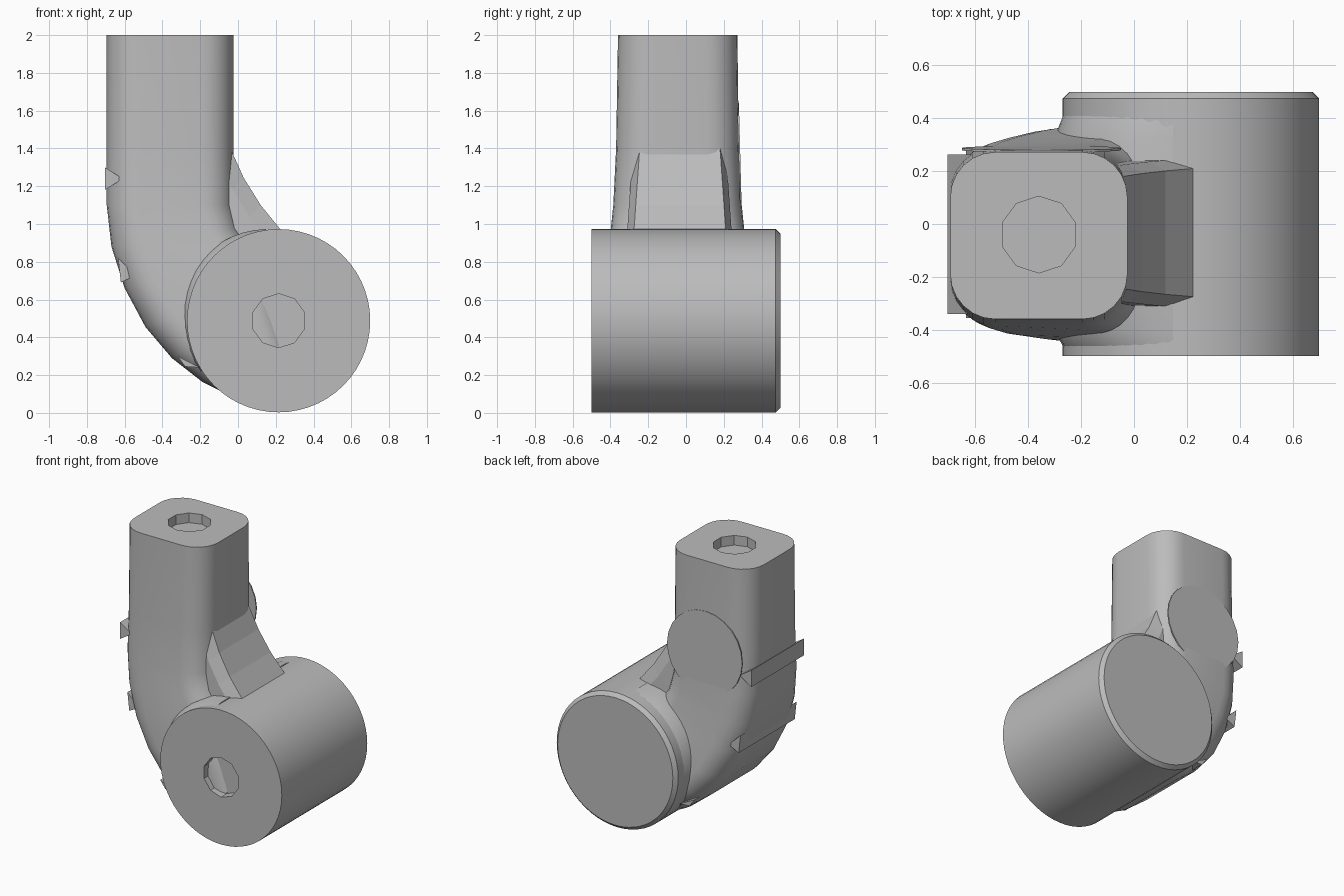
import bpy, bmesh
from math import sin, cos, pi, radians
from mathutils import Vector, Matrix

if "Cube" in bpy.data.objects:
    bpy.data.objects.remove(bpy.data.objects["Cube"])

grey = bpy.data.materials.new("plain grey")
grey.use_nodes = True
grey.diffuse_color = (0.5, 0.5, 0.5, 1)
grey.node_tree.nodes["Principled BSDF"].inputs["Base Color"].default_value = (0.5, 0.5, 0.5, 1)

AXIS = Vector((0.215, 0, 0.488))   # barrel axis
RADIUS = 0.485


def finish(name, bm, smooth=True):
    bmesh.ops.recalc_face_normals(bm, faces=bm.faces)
    mesh = bpy.data.meshes.new(name)
    bm.to_mesh(mesh)
    bm.free()
    mesh.materials.append(grey)
    ob = bpy.data.objects.new(name, mesh)
    bpy.context.collection.objects.link(ob)
    bpy.ops.object.select_all(action='DESELECT')
    ob.select_set(True)
    bpy.context.view_layer.objects.active = ob
    if smooth:
        bpy.ops.object.shade_smooth_by_angle(angle=radians(35))
    return ob


def loft(name, rings, smooth=True):
    """Skin a list of closed rings and cap both ends."""
    bm = bmesh.new()
    rows = [[bm.verts.new(p) for p in ring] for ring in rings]
    for a, b in zip(rows, rows[1:]):
        for i in range(len(a)):
            j = (i + 1) % len(a)
            bm.faces.new((a[i], a[j], b[j], b[i]))
    bm.faces.new(rows[0])
    bm.faces.new(rows[-1])
    return finish(name, bm, smooth)


def on_barrel(r, y, a):
    return AXIS + Vector((r * cos(a), y, r * sin(a)))


def cut_socket(ob, centre, along, radius):
    """Sink a shallow ten-sided socket into a flat end."""
    bm = bmesh.new()
    turn = Vector((0, 0, 1)).rotation_difference(along).to_matrix().to_4x4()
    bmesh.ops.create_cone(bm, cap_ends=True, segments=10, radius1=radius, radius2=radius,
                          depth=0.14, matrix=Matrix.Translation(centre) @ turn)
    cutter = finish("socket_cutter", bm, False)
    cutter.hide_render = True
    mod = ob.modifiers.new("socket", 'BOOLEAN')
    mod.operation = 'DIFFERENCE'
    mod.solver = 'EXACT'
    mod.object = cutter
    bpy.context.view_layer.objects.active = ob
    bpy.ops.object.modifier_apply(modifier=mod.name)
    bpy.data.objects.remove(cutter)


# Barrel with a chamfered back rim
barrel = loft("barrel", [[on_barrel(r, y, 2 * pi * k / 56) for k in range(56)]
                         for r, y in ((RADIUS, -0.5), (RADIUS, 0.475), (0.46, 0.5))])
cut_socket(barrel, AXIS + Vector((0, -0.5, 0)), Vector((0, 1, 0)), 0.143)


# Bent rounded-square arm: outer point, inner point, front and back limit
sections = [
    ((-0.695, 2.0), (-0.025, 2.0), -0.36, 0.272),
    ((-0.695, 1.4), (-0.025, 1.4), -0.37, 0.28),
    ((-0.695, 1.1), (-0.025, 1.1), -0.385, 0.295),
    ((-0.67, 0.88), (0.0, 0.98), -0.40, 0.31),
    ((-0.60, 0.66), (0.08, 0.86), -0.42, 0.33),
    ((-0.49, 0.455), (0.15, 0.75), -0.435, 0.355),
    ((-0.35, 0.29), (0.2, 0.65), -0.45, 0.375),
    ((-0.19, 0.165), (0.23, 0.55), -0.455, 0.385),
    ((0.02, 0.06), (0.26, 0.42), -0.46, 0.39),
]


def rounded_section(outer, inner, y0, y1, corner=0.17, steps=6):
    o = Vector((outer[0], 0, outer[1]))
    across = Vector((inner[0], 0, inner[1])) - o
    width = across.length
    across.normalize()
    ring = []
    for q, (u, y) in enumerate(((width - corner, y1 - corner), (corner, y1 - corner),
                                (corner, y0 + corner), (width - corner, y0 + corner))):
        for s in range(steps + 1):
            a = pi / 2 * (q + s / steps)
            ring.append(o + across * (u + corner * cos(a)) + Vector((0, y + corner * sin(a), 0)))
    return ring


arm = loft("bent_arm", [rounded_section(*s) for s in sections])
cut_socket(arm, Vector((-0.36, -0.04, 2)), Vector((0, 0, 1)), 0.145)

# Curved web in the inner corner, with sloping sides
web_rings = []
for x, z in ((-0.04, 1.4), (0.03, 1.245), (0.12, 1.10), (0.23, 0.965)):
    flare = (1.4 - z) * 0.07
    web_rings.append([(x, -0.245 - flare, z), (x, 0.18 + flare, z),
                      (x - 0.06, 0.215 + flare, z - 0.06), (x - 0.2, 0.215 + flare, z - 0.15),
                      (x - 0.2, -0.285 - flare, z - 0.15), (x - 0.06, -0.285 - flare, z - 0.06)])
loft("corner_web", web_rings, False)

# Fillet collar where the arm meets the barrel
collar_rings = []
for k in range(17):
    t = k / 16
    a = radians(98 + 115 * t)
    swell = 0.035 * sin(pi * t)
    collar_rings.append([on_barrel(r, y, a) for r, y in
                         ((0.44, -0.47), (0.48, -0.47), (0.49 + swell, -0.40),
                          (0.49 + swell, 0.32), (0.48, 0.42), (0.44, 0.42))])
loft("fillet_collar", collar_rings)

# Wedge bars that peek out at the rounded corners of the arm
wedges = {
    "upper_wedge": (((-0.705, 1.30), (-0.705, 1.18), (-0.61, 1.24)), -0.34, 0.262),
    "middle_wedge": (((-0.635, 0.82), (-0.62, 0.69), (-0.54, 0.73)), -0.355, 0.285),
    "lower_wedge": (((-0.32, 0.30), (-0.28, 0.245), (-0.2, 0.24)), -0.43, 0.36),
}
for name, (tri, y0, y1) in wedges.items():
    loft(name, [[(x, y, z) for x, z in tri] for y in (y0, y1)], False)

# Thin round pad on the back of the arm, following its slope
bm = bmesh.new()
place = Matrix.Translation((-0.35, 0.2835, 1.34)) @ Matrix.Rotation(radians(91.5), 4, 'X')
bmesh.ops.create_cone(bm, cap_ends=True, segments=24, radius1=0.3, radius2=0.3,
                      depth=0.009, matrix=place)
finish("back_pad", bm, False)
